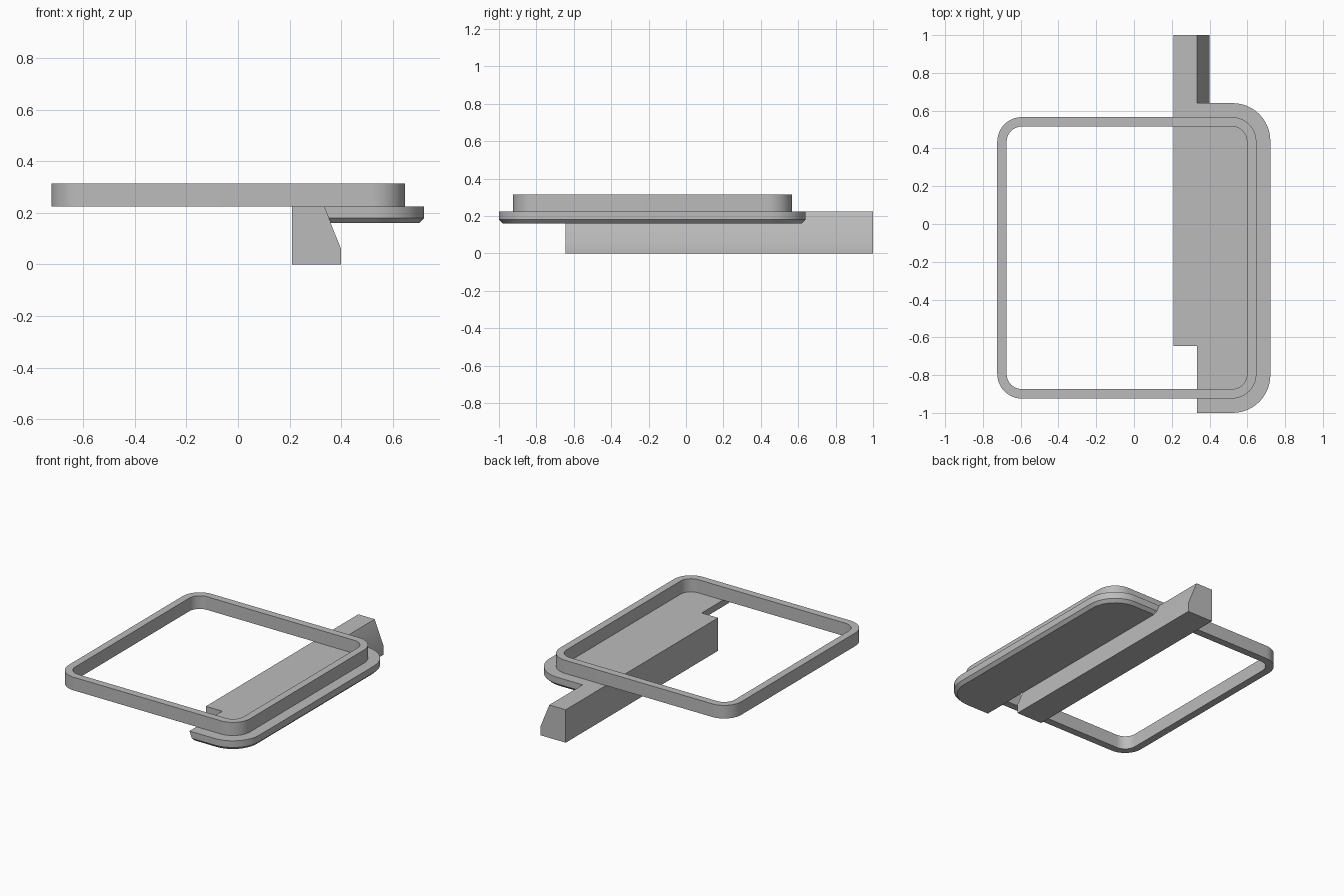
import bpy
import bmesh
from math import cos, sin, pi
from mathutils import Vector

cube = bpy.data.objects.get("Cube")
if cube:
    bpy.data.objects.remove(cube, do_unlink=True)

grey = bpy.data.materials.new("mid grey")
grey.use_nodes = True
colour = (0.5, 0.5, 0.5, 1)
grey.diffuse_color = colour
grey.node_tree.nodes["Principled BSDF"].inputs["Base Color"].default_value = colour


def arc(cx, cy, r, start, steps=12):
    """Quarter arc, counter-clockwise from the given quadrant."""
    angles = [(start + i / steps) * pi / 2 for i in range(steps + 1)]
    return [(cx + r * cos(a), cy + r * sin(a)) for a in angles]


def rounded_rect(x0, x1, y0, y1, r):
    return (arc(x1 - r, y1 - r, r, 0) + arc(x0 + r, y1 - r, r, 1)
            + arc(x0 + r, y0 + r, r, 2) + arc(x1 - r, y0 + r, r, 3))


def loft(name, loops, closed=False):
    """Skin matching loops; cap the ends, or join last to first."""
    bm = bmesh.new()
    rings = [[bm.verts.new(p) for p in loop] for loop in loops]
    pairs = list(zip(rings, rings[1:]))
    if closed:
        pairs.append((rings[-1], rings[0]))
    else:
        bm.faces.new(rings[0])
        bm.faces.new(rings[-1])
    for a, b in pairs:
        for i in range(len(a)):
            j = (i + 1) % len(a)
            bm.faces.new((a[i], a[j], b[j], b[i]))
    bmesh.ops.recalc_face_normals(bm, faces=bm.faces)
    mesh = bpy.data.meshes.new(name)
    bm.to_mesh(mesh)
    bm.free()
    mesh.materials.append(grey)
    obj = bpy.data.objects.new(name, mesh)
    bpy.context.collection.objects.link(obj)
    bpy.ops.object.select_all(action="DESELECT")
    obj.select_set(True)
    bpy.context.view_layer.objects.active = obj
    bpy.ops.object.shade_smooth_by_angle(angle=0.5)
    return obj


def at_height(points, z):
    return [Vector((x, y, z)) for x, y in points]


DECK, TOP = 0.225, 0.315

# Thin rounded frame standing on the deck
outer = rounded_rect(-0.724, 0.648, -0.924, 0.566, 0.13)
inner = rounded_rect(-0.674, 0.598, -0.874, 0.516, 0.08)
loft("rounded_frame", [at_height(outer, DECK), at_height(outer, TOP),
                       at_height(inner, TOP), at_height(inner, DECK)], closed=True)

# Side ledge with rounded outer corners, bevelled below, left edge on the rail slope
def ledge_loop(z, inset):
    left = 0.333 + (DECK - z) * 0.4
    x1, y0, y1, r = 0.722 - inset, -1 + inset, 0.64 - inset, 0.2 - inset
    points = ([(left, y0)] + arc(x1 - r, y0 + r, r, 3)
              + arc(x1 - r, y1 - r, r, 0) + [(left, y1)])
    return at_height(points, z)


loft("side_ledge", [ledge_loop(DECK, 0), ledge_loop(0.18, 0), ledge_loop(0.16, 0.02)])

# Long support rail with one sloping side
profile = [(0.209, 0), (0.4, 0), (0.4, 0.06), (0.333, DECK), (0.209, DECK)]
loft("support_rail", [[Vector((x, y, z)) for x, z in profile] for y in (-0.645, 1)])
